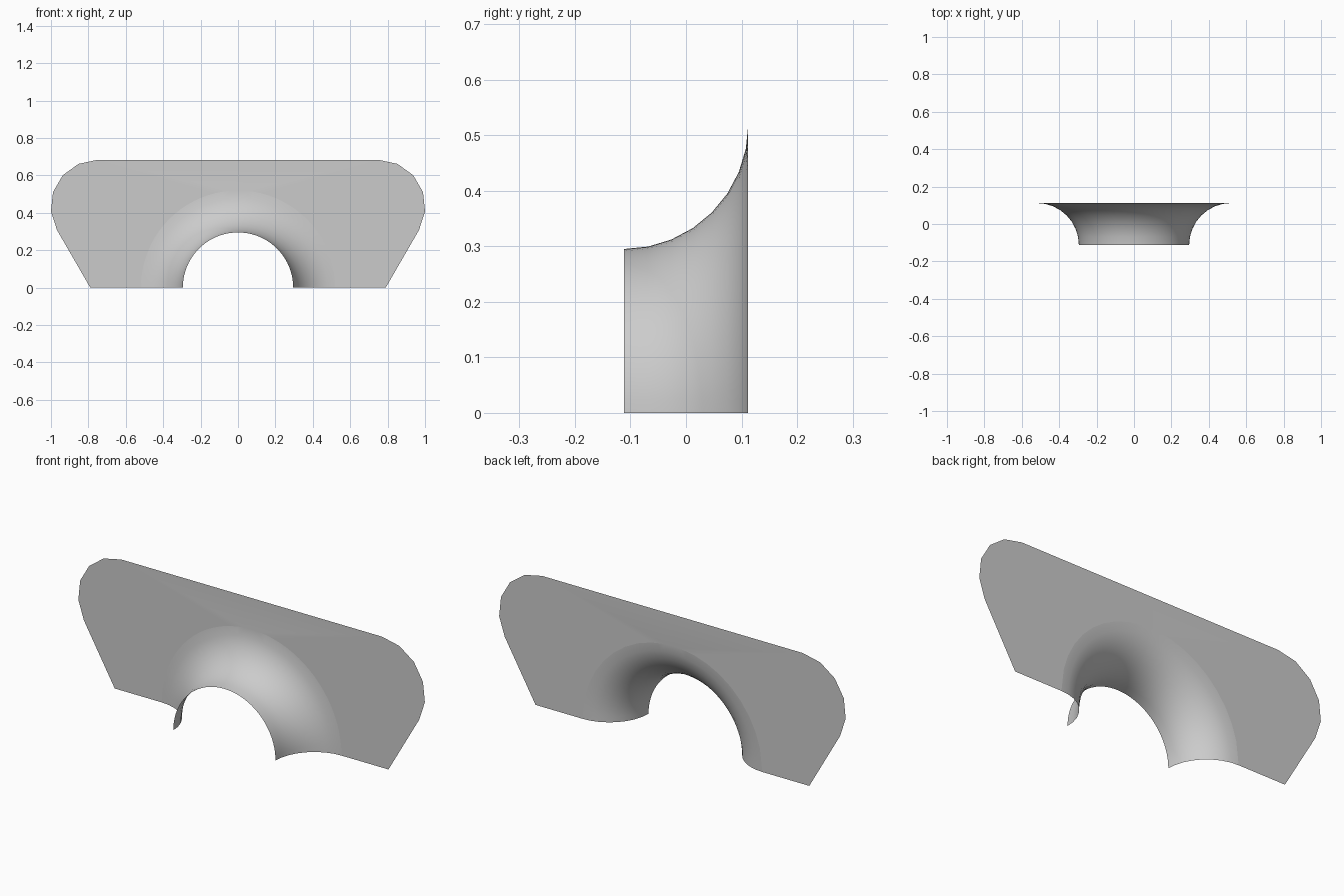
import bpy
import bmesh
from math import sin, cos, pi, radians

cube = bpy.data.objects.get("Cube")
if cube:
    bpy.data.objects.remove(cube, do_unlink=True)

THROAT = 0.295      # radius of the narrow front opening
FLARE = 0.224       # radius of the quarter-round flare, also the depth
BACK = FLARE / 2    # plane of the flat panel
ARC, STEPS = 20, 8  # segments around the half opening and along the flare

# Single colour
grey = bpy.data.materials.new("plain grey")
grey.use_nodes = True
colour = (0.6, 0.6, 0.6, 1)
grey.diffuse_color = colour
grey.node_tree.nodes["Principled BSDF"].inputs["Base Color"].default_value = colour

bm = bmesh.new()

# Flared arch: quarter-round profile swept from the ground to the crown
rings = []
for j in range(STEPS + 1):
    a = j / STEPS * pi / 2
    y = -BACK + FLARE * sin(a)
    r = THROAT + FLARE * (1 - cos(a))
    rings.append([bm.verts.new((r * cos(i / ARC * pi / 2), y, r * sin(i / ARC * pi / 2)))
                  for i in range(ARC + 1)])
for inner, outer in zip(rings, rings[1:]):
    for i in range(ARC):
        bm.faces.new((inner[i], outer[i], outer[i + 1], inner[i + 1]))

# Flat panel: slanted side, rounded shoulder and straight top around the arch
outline = [bm.verts.new((0.79, BACK, 0))]
for k in range(6):
    a = radians(-30 + 24 * k)
    outline.append(bm.verts.new((0.7514 + 0.25 * cos(a), BACK, 0.433 + 0.25 * sin(a))))
outline.append(bm.verts.new((0, BACK, 0.683)))
panel = bm.faces.new(outline + rings[-1][::-1])
bmesh.ops.triangulate(bm, faces=[panel])

# Mirror the half across the centre
for v in bm.verts:
    if abs(v.co.x) < 1e-5:
        v.co.x = 0
bmesh.ops.mirror(bm, geom=bm.verts[:] + bm.edges[:] + bm.faces[:],
                 axis='X', merge_dist=1e-4)
bmesh.ops.recalc_face_normals(bm, faces=bm.faces[:])
bm.faces.ensure_lookup_table()
if sum(f.normal.y * f.calc_area() for f in bm.faces) > 0:
    bmesh.ops.reverse_faces(bm, faces=bm.faces[:])

mesh = bpy.data.meshes.new("flared_arch_panel")
bm.to_mesh(mesh)
bm.free()
mesh.materials.append(grey)
panel_obj = bpy.data.objects.new("flared_arch_panel", mesh)
bpy.context.collection.objects.link(panel_obj)

bpy.ops.object.select_all(action='DESELECT')
panel_obj.select_set(True)
bpy.context.view_layer.objects.active = panel_obj
bpy.ops.object.shade_smooth_by_angle(angle=radians(30))
